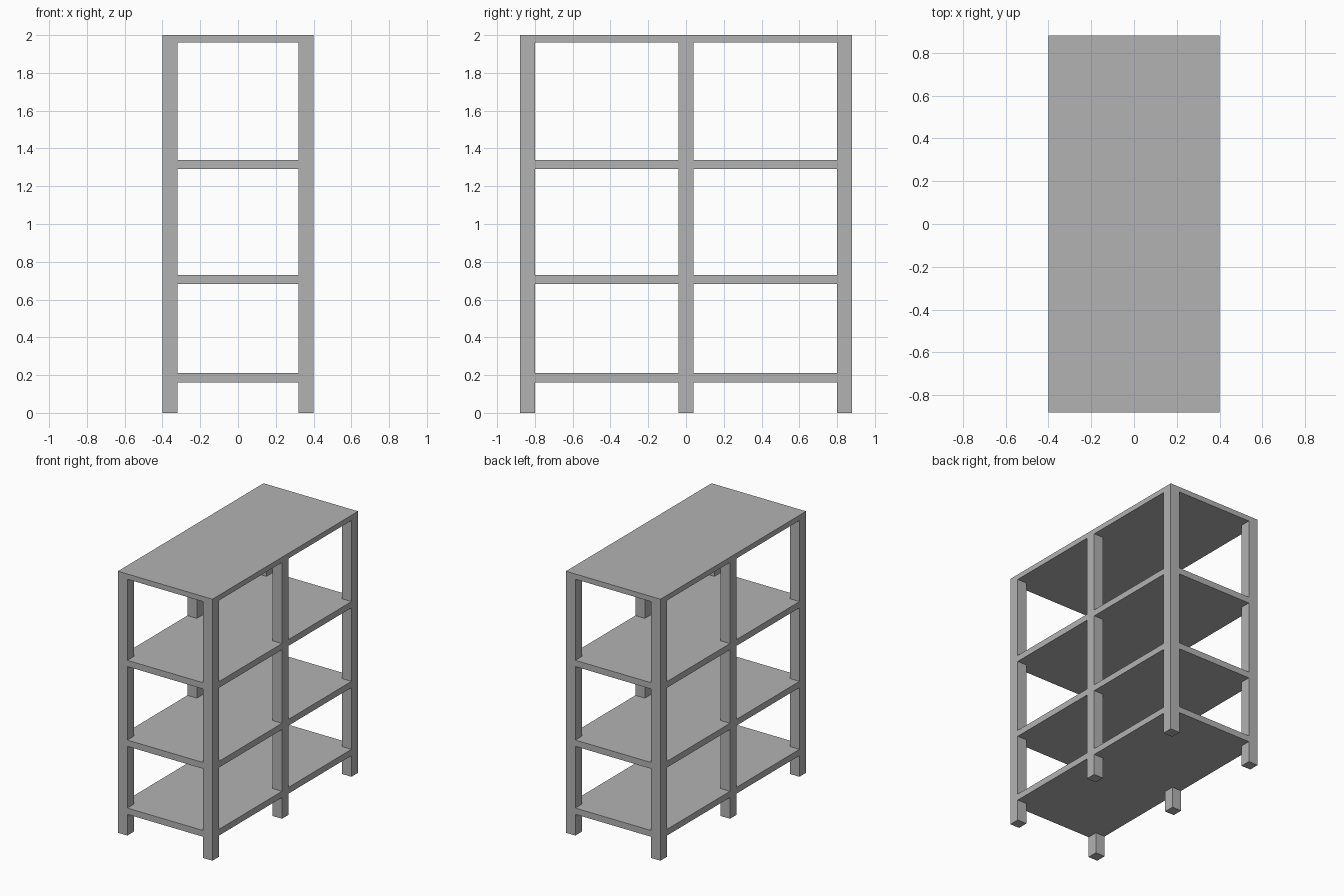
import bpy

cube = bpy.data.objects.get("Cube")
if cube:
    bpy.data.objects.remove(cube, do_unlink=True)

HALF_X, HALF_Y, HEIGHT = 0.4, 0.88, 2.0
POST = 0.08
TOP_THICK, SHELF_THICK = 0.04, 0.048

# Single grey finish
grey = bpy.data.materials.new("plain_grey")
grey.use_nodes = True
colour = (0.45, 0.45, 0.45, 1)
grey.diffuse_color = colour
grey.node_tree.nodes["Principled BSDF"].inputs["Base Color"].default_value = colour


def box(name, centre, size):
    bpy.ops.mesh.primitive_cube_add(size=1, location=centre)
    obj = bpy.context.object
    obj.name = name
    obj.scale = size
    bpy.ops.object.transform_apply(location=False, rotation=False, scale=True)
    obj.data.materials.append(grey)
    return obj


def board(name, top, thick):
    box(name, (0, 0, top - thick / 2), (2 * HALF_X, 2 * HALF_Y, thick))


# Boards, flush with the outer faces of the posts
for name, top in (("bottom_shelf", 0.21), ("lower_shelf", 0.73), ("upper_shelf", 1.34)):
    board(name, top, SHELF_THICK)
board("top_board", HEIGHT, TOP_THICK)

# Six square posts: front, middle and back on each side
post_height = HEIGHT - TOP_THICK
for side, sx in (("left", 1), ("right", -1)):
    for place, sy in (("front", -1), ("middle", 0), ("back", 1)):
        box(f"{place}_{side}_post",
            (sx * (HALF_X - POST / 2), sy * (HALF_Y - POST / 2), post_height / 2),
            (POST, POST, post_height))
